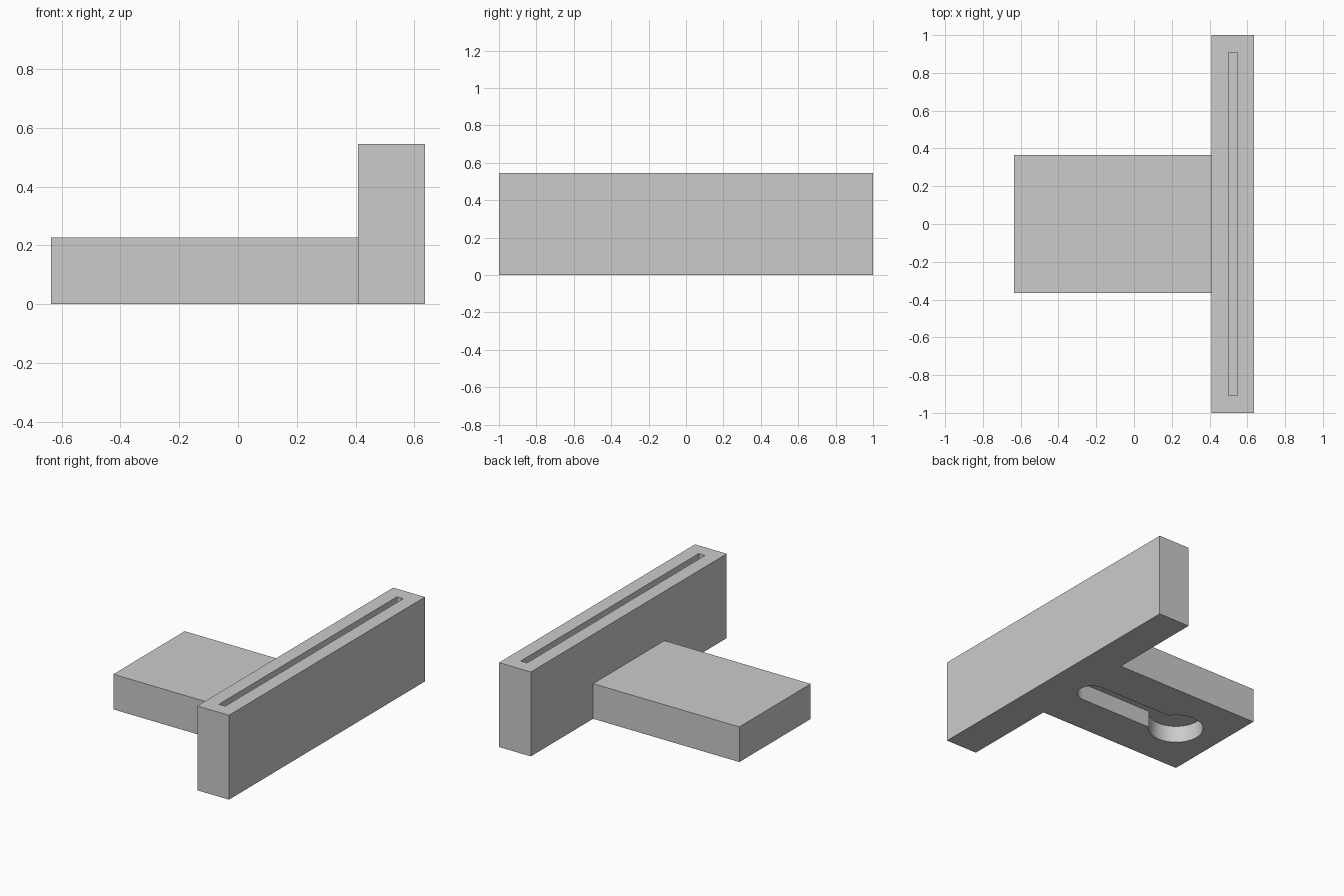
import bpy
import bmesh
from math import asin, cos, pi, sin

if "Cube" in bpy.data.objects:
    bpy.data.objects.remove(bpy.data.objects["Cube"], do_unlink=True)

grey = bpy.data.materials.new("plain grey")
grey.use_nodes = True
grey.diffuse_color = (0.6, 0.6, 0.6, 1)
grey.node_tree.nodes["Principled BSDF"].inputs["Base Color"].default_value = (0.6, 0.6, 0.6, 1)


def prism(name, outline, z0, z1):
    """Extrude a counter-clockwise outline from z0 to z1."""
    bm = bmesh.new()
    base = bm.faces.new([bm.verts.new((x, y, z0)) for x, y in outline])
    top = bmesh.ops.extrude_face_region(bm, geom=[base])["geom"]
    verts = [g for g in top if isinstance(g, bmesh.types.BMVert)]
    bmesh.ops.translate(bm, verts=verts, vec=(0, 0, z1 - z0))
    bmesh.ops.recalc_face_normals(bm, faces=bm.faces)
    mesh = bpy.data.meshes.new(name)
    bm.to_mesh(mesh)
    bm.free()
    mesh.materials.append(grey)
    obj = bpy.data.objects.new(name, mesh)
    bpy.context.collection.objects.link(obj)
    return obj


def box(x0, x1, y):
    return [(x0, -y), (x1, -y), (x1, y), (x0, y)]


def arc(cx, r, a0, a1, n):
    return [(cx + r * cos(a0 + (a1 - a0) * i / n), r * sin(a0 + (a1 - a0) * i / n))
            for i in range(n + 1)]


def combine(target, tool, operation):
    """Apply a boolean and discard the tool."""
    tool.hide_render = True
    mod = target.modifiers.new(operation, "BOOLEAN")
    mod.operation, mod.solver, mod.object = operation, "EXACT", tool
    bpy.context.view_layer.objects.active = target
    bpy.ops.object.modifier_apply(modifier=mod.name)
    bpy.data.objects.remove(tool, do_unlink=True)


# Upright wall and the low plate joined into one T-shaped body
left, inner, right = -0.636, 0.409, 0.636
body = prism("slotted_bracket", box(inner, right, 1), 0, 0.545)
combine(body, prism("plate", box(left, inner + 0.1, 0.364), 0, 0.227), "UNION")

# Long narrow slot in the top of the wall
combine(body, prism("slot_cutter", box(0.5, 0.545, 0.909), 0.18, 0.7), "DIFFERENCE")

# Blind keyhole in the underside: round entry with a narrower rounded channel
big, small = 0.164, 0.091
mouth = asin(small / big)
keyhole = arc(0.33, small, -pi / 2, pi / 2, 24) + arc(-0.33, big, mouth, 2 * pi - mouth, 56)
combine(body, prism("keyhole_cutter", keyhole, -0.1, 0.11), "DIFFERENCE")

# Smooth the curved keyhole walls, keep every corner sharp
bpy.ops.object.select_all(action="DESELECT")
body.select_set(True)
bpy.context.view_layer.objects.active = body
bpy.ops.object.shade_smooth_by_angle(angle=pi / 6)
